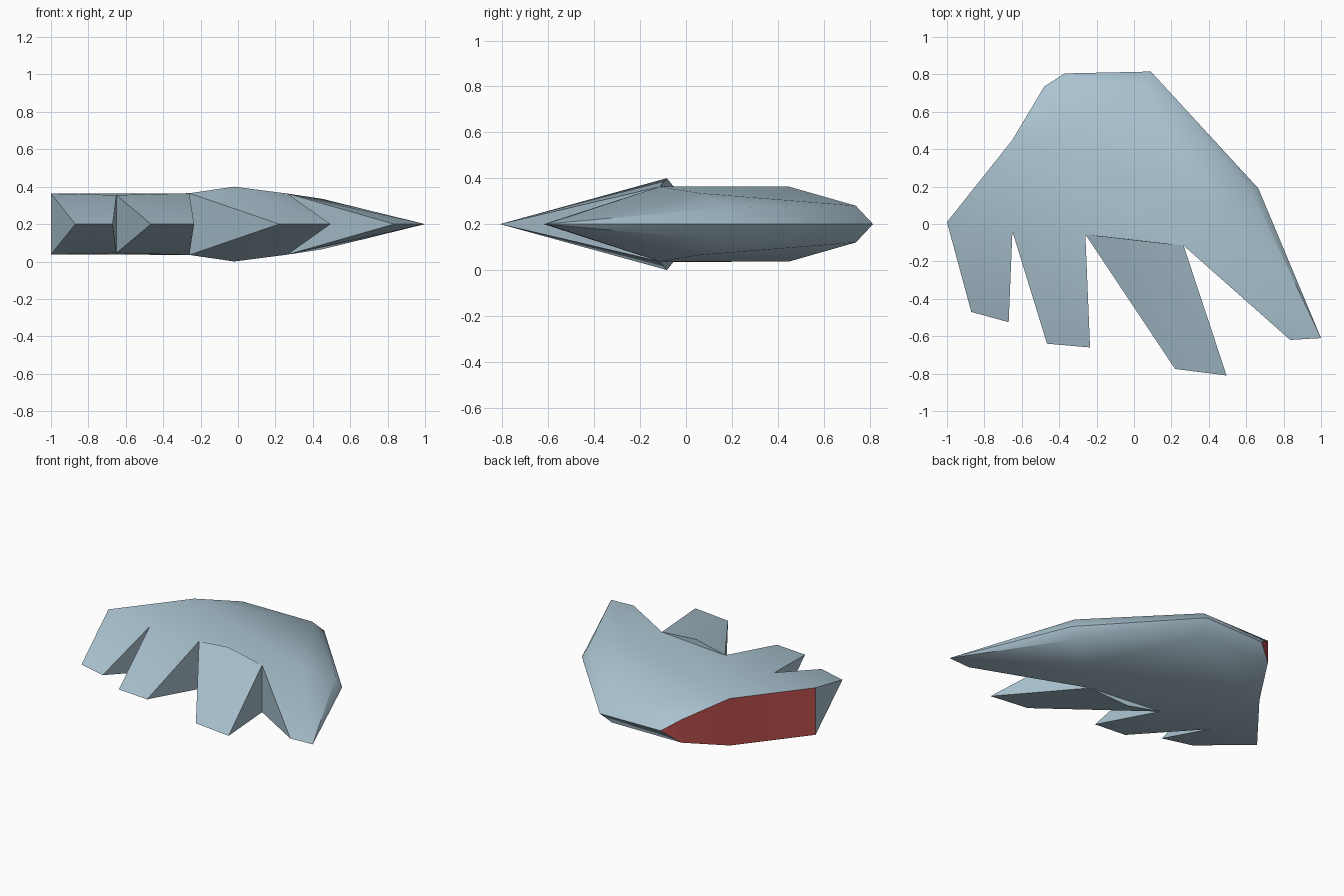
import bpy, bmesh, math

if "Cube" in bpy.data.objects:
    bpy.data.objects.remove(bpy.data.objects["Cube"])

def material(name, rgb):
    m = bpy.data.materials.new(name)
    m.diffuse_color = (*rgb, 1)
    m.use_nodes = True
    m.node_tree.nodes["Principled BSDF"].inputs["Base Color"].default_value = m.diffuse_color
    return m

blue = material("pale_blue", (0.42, 0.57, 0.66))
red = material("root_red", (0.48, 0.075, 0.07))

MID = 0.2
# corners on the middle plane: finger tips and outer rim
rim = {
    "b": (-0.87, -0.47), "c": (-0.67, -0.525),
    "e": (-0.465, -0.64), "f": (-0.235, -0.66),
    "i": (0.22, -0.775), "j": (0.495, -0.81),
    "l": (0.835, -0.62), "m": (1.0, -0.61),
    "n": (0.665, 0.19), "t": (0.09, 0.815), "s": (-0.37, 0.805),
}
# corners of the thick body: x, y, half thickness
body = {
    "A": (-1.0, 0.01, 0.163), "D": (-0.65, -0.04, 0.155),
    "G": (-0.26, -0.055, 0.165), "H": (-0.02, -0.083, 0.2),
    "K": (0.265, -0.115, 0.163), "P": (0.45, 0.06, 0.135),
    "N": (0.63, 0.17, 0.072), "T": (0.05, 0.74, 0.08),
    "R": (-0.48, 0.735, 0.08), "Q": (-0.65, 0.45, 0.163),
}
# faces of one half, mirrored for the other: fingers, palm, bevelled rim
half = ["AbcD", "DefG", "GiH", "Hij", "HjK", "KlmP",
        "GHK", "ADQ", "DGQ", "GKQ", "KPQ", "QPT", "QTR",
        "PmN", "PNT", "NTtn", "mNn", "RTts"]
# finger side walls closing between both halves
walls = ["Ab", "Dc", "De", "Gf", "Gi", "Kj", "Kl"]

bm = bmesh.new()
mid = {k: bm.verts.new((x, y, MID)) for k, (x, y) in rim.items()}
sides = []
for s in (1, -1):
    d = {k: bm.verts.new((x, y, MID + s * h)) for k, (x, y, h) in body.items()}
    d.update(mid)
    sides.append(d)
up, low = sides

for d, sign in ((up, 1), (low, -1)):
    for word in half:
        f = bm.faces.new([d[c] for c in word])
        f.normal_update()
        if word == "GHK":                       # step behind the raised finger
            flip = f.normal.y < 0
        else:
            flip = f.normal.z * sign < 0
        if flip:
            f.normal_flip()

for a, tip in walls:
    f = bm.faces.new((up[a], low[a], mid[tip]))
    f.normal_update()
    # each wall faces away from its own finger
    outward = -1 if a + tip in ("Ab", "De", "Gi", "Kl") else 1
    if f.normal.x * outward < 0:
        f.normal_flip()

# red root cap
for quad in ((up["A"], up["Q"], low["Q"], low["A"]),
             (up["Q"], up["R"], low["R"], low["Q"]),
             (up["R"], mid["s"], low["R"])):
    f = bm.faces.new(quad)
    f.normal_update()
    if f.normal.x > 0:
        f.normal_flip()
    f.material_index = 1

mesh = bpy.data.meshes.new("wing")
bm.to_mesh(mesh)
bm.free()
mesh.materials.append(blue)
mesh.materials.append(red)
wing = bpy.data.objects.new("wing", mesh)
bpy.context.collection.objects.link(wing)
bpy.context.view_layer.objects.active = wing
wing.select_set(True)
bpy.ops.object.shade_smooth_by_angle(angle=math.radians(40))
